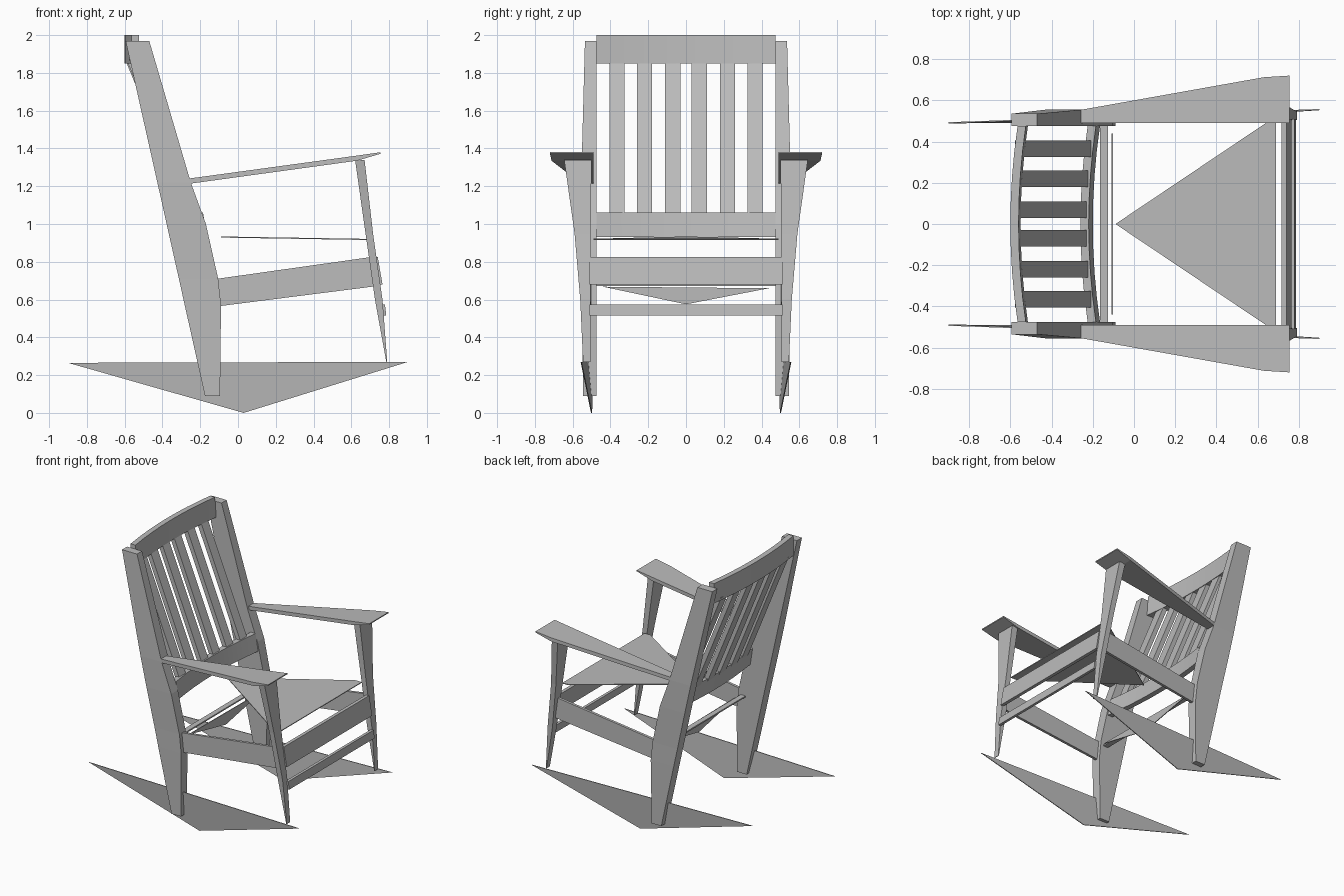
import bpy
import bmesh

cube = bpy.data.objects.get("Cube")
if cube:
    bpy.data.objects.remove(cube, do_unlink=True)

grey = bpy.data.materials.new("plain_grey")
grey.use_nodes = True
colour = (0.5, 0.5, 0.5, 1)
grey.diffuse_color = colour
grey.node_tree.nodes["Principled BSDF"].inputs["Base Color"].default_value = colour


def finish(name, bm, mirror=False, smooth=False):
    bmesh.ops.recalc_face_normals(bm, faces=bm.faces)
    mesh = bpy.data.meshes.new(name)
    bm.to_mesh(mesh)
    bm.free()
    mesh.materials.append(grey)
    obj = bpy.data.objects.new(name, mesh)
    bpy.context.collection.objects.link(obj)
    if mirror:
        mod = obj.modifiers.new("both_sides", "MIRROR")
        mod.use_axis = (False, True, False)
        mod.use_mirror_merge = False
    if smooth:
        bpy.ops.object.select_all(action="DESELECT")
        obj.select_set(True)
        bpy.context.view_layer.objects.active = obj
        bpy.ops.object.shade_smooth_by_angle()
    return obj


def loft(name, rings, **options):
    """Skin a row of equal rings and cap both ends."""
    bm = bmesh.new()
    rows = [[bm.verts.new(p) for p in ring] for ring in rings]
    for a, b in zip(rows, rows[1:]):
        for i in range(len(a)):
            j = (i + 1) % len(a)
            bm.faces.new((a[i], a[j], b[j], b[i]))
    bm.faces.new(rows[0])
    bm.faces.new(rows[-1])
    return finish(name, bm, **options)


def across_z(z, x0, x1, y0, y1):
    return [(x0, y0, z), (x1, y0, z), (x1, y1, z), (x0, y1, z)]


def across_x(x, y0, y1, z0, z1):
    return [(x, y0, z0), (x, y1, z0), (x, y1, z1), (x, y0, z1)]


def bar(name, profile, half):
    """Straight bar along y from an x-z profile."""
    return loft(name, [[(x, y, z) for x, z in profile] for y in (-half, half)])


# Tapered, leaning back posts
loft("back_posts", [across_z(*s) for s in (
    (0.09, -0.175, -0.095, 0.475, 0.545),
    (0.57, -0.282, -0.09, 0.475, 0.55),
    (0.71, -0.313, -0.105, 0.475, 0.55),
    (1.0, -0.378, -0.17, 0.475, 0.555),
    (1.22, -0.427, -0.25, 0.475, 0.555),
    (1.97, -0.595, -0.47, 0.475, 0.535))], mirror=True)

# Front legs, wide under the arm and pointed at the foot
loft("front_legs", [across_z(*s) for s in (
    (1.34, 0.62, 0.67, 0.50, 0.645),
    (0.95, 0.675, 0.715, 0.505, 0.59),
    (0.6, 0.725, 0.765, 0.505, 0.56),
    (0.27, 0.785, 0.79, 0.505, 0.545))], mirror=True)

# Arms flare outward to a thin front lip
loft("arms", [across_x(*s) for s in (
    (-0.28, 0.49, 0.55, 1.21, 1.238),
    (0.63, 0.49, 0.712, 1.335, 1.362),
    (0.755, 0.49, 0.72, 1.372, 1.38))], mirror=True)

# Rockers are thin triangular plates
loft("rockers", [[(-0.9, 0.488 + t, 0.265), (0.9, 0.552 + t, 0.27), (0.03, 0.497 + t, 0)]
                 for t in (0, 0.006)], mirror=True)

# Side rails between legs and posts
loft("side_rails", [[(-0.1, 0.50 + t, 0.565), (0.725, 0.52 + t, 0.67),
                     (0.705, 0.52 + t, 0.825), (-0.11, 0.50 + t, 0.71)]
                    for t in (0, 0.02)], mirror=True)

# Front apron, front stretcher and back rail
bar("front_apron", [(0.74, 0.68), (0.765, 0.68), (0.74, 0.825), (0.715, 0.825)], 0.51)
bar("front_stretcher", [(0.765, 0.515), (0.785, 0.515), (0.778, 0.575), (0.757, 0.575)], 0.51)
bar("back_rail", [(-0.165, 0.672), (-0.125, 0.672), (-0.125, 0.682), (-0.165, 0.682)], 0.48)
loft("back_rail_plate", [[(x, -0.44, 0.668), (x, 0.44, 0.66), (x, 0, 0.575)]
                         for x in (-0.108, -0.102)])

# Thin seat panel narrowing toward the back
loft("seat", [[(-0.09, 0, 0.928 + t), (0.64, -0.49, 0.916 + t), (0.69, -0.49, 0.915 + t),
               (0.69, 0.49, 0.915 + t), (0.64, 0.49, 0.916 + t)] for t in (0, 0.006)])


def bow(y):
    return 0.035 * (1 - (y / 0.475) ** 2)


def curved_rail(name, profile):
    steps = [0.475 * i / 4 for i in range(-4, 5)]
    loft(name, [[(x - bow(y), y, z) for x, z in profile] for y in steps], smooth=True)


# Bowed crest and lower rail of the backrest
curved_rail("crest_rail", [(-0.565, 1.85), (-0.515, 1.85), (-0.525, 2.0), (-0.565, 2.0)])
curved_rail("lower_back_rail", [(-0.205, 0.93), (-0.165, 0.93), (-0.185, 1.06), (-0.225, 1.06)])

# Six leaning slats
for n, y in enumerate((0.07, 0.22, 0.365)):
    rings = []
    for i in range(4):
        f = i / 3
        x = -0.205 - 0.34 * f - bow(y)
        rings.append(across_z(1.04 + 0.83 * f, x - 0.018, x + 0.018, y - 0.04, y + 0.04))
    loft("back_slats_%d" % (n + 1), rings, mirror=True)
